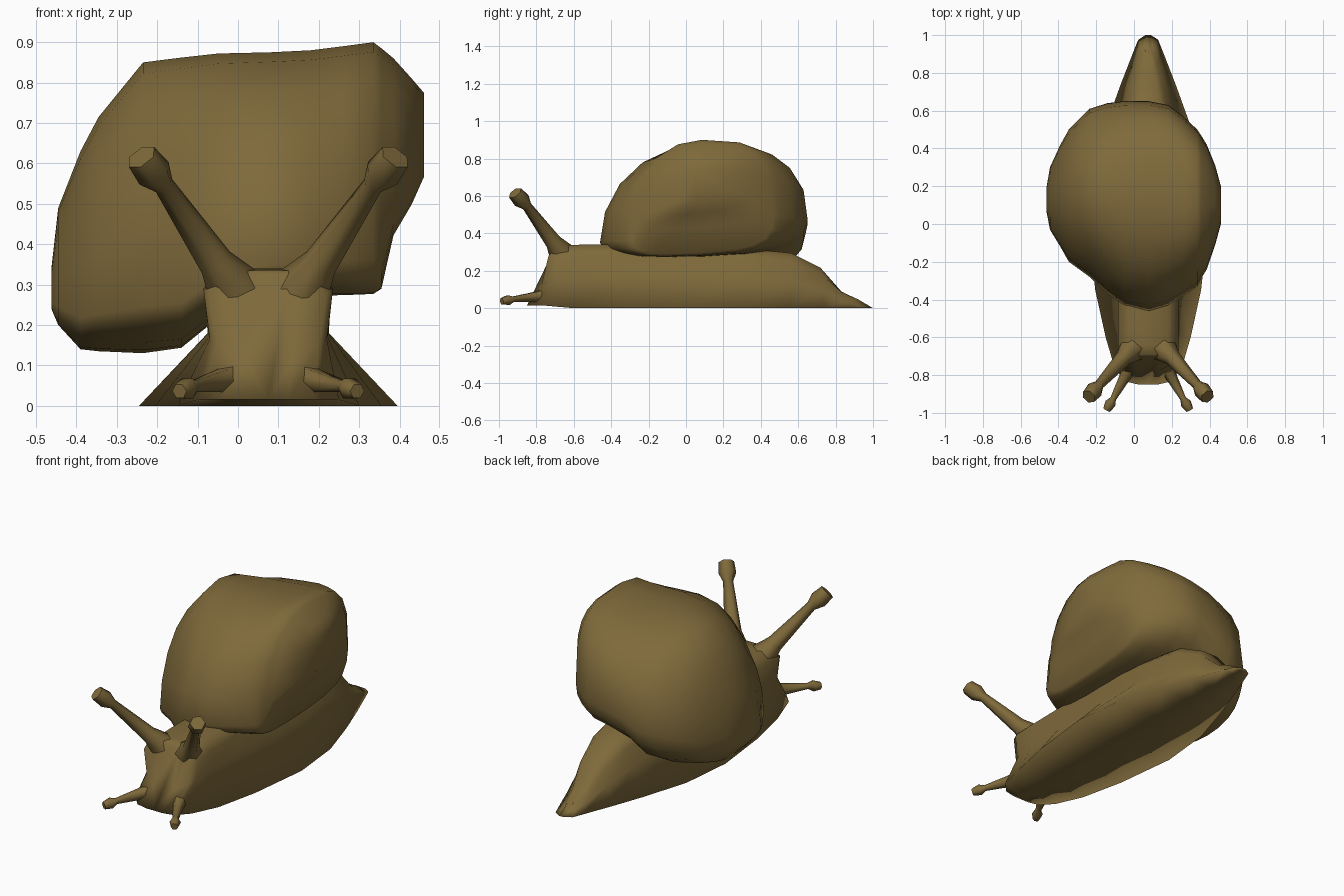
import bpy, bmesh, math
from mathutils import Vector

CX = 0.075  # centre line of the body
brown = bpy.data.materials.new("snail brown")
brown.diffuse_color = (0.21, 0.142, 0.043, 1)


def loft(name, rings, angle=50):
    """Skin a list of equal-length closed rings and cap both ends."""
    bm = bmesh.new()
    vr = [[bm.verts.new(p) for p in ring] for ring in rings]
    n = len(rings[0])
    for a, b in zip(vr, vr[1:]):
        for i in range(n):
            j = (i + 1) % n
            bm.faces.new((a[i], a[j], b[j], b[i]))
    bm.faces.new(vr[0])
    bm.faces.new(vr[-1])
    bmesh.ops.recalc_face_normals(bm, faces=bm.faces[:])
    me = bpy.data.meshes.new(name)
    bm.to_mesh(me)
    bm.free()
    ob = bpy.data.objects.new(name, me)
    bpy.context.collection.objects.link(ob)
    me.materials.append(brown)
    bpy.ops.object.select_all(action='DESELECT')
    ob.select_set(True)
    bpy.context.view_layer.objects.active = ob
    bpy.ops.object.shade_smooth_by_angle(angle=math.radians(angle))
    return ob


# Body: y of foot, skirt, shoulder, top; foot half width, skirt half width/height,
# shoulder half width, top height
stations = [
    (-0.85, -0.775, -0.725, -0.70, 0.05, 0.06, 0.115, 0.08, 0.325),
    (-0.835, -0.74, -0.735, -0.69, 0.115, 0.125, 0.15, 0.145, 0.335),
    (-0.77, -0.69, -0.69, -0.64, 0.175, 0.145, 0.165, 0.16, 0.337),
    (-0.60, -0.58, -0.57, -0.54, 0.225, 0.147, 0.17, 0.16, 0.34),
    (-0.35, -0.35, -0.35, -0.35, 0.28, 0.148, 0.18, 0.16, 0.34),
    (0.00, 0.00, 0.00, 0.00, 0.32, 0.15, 0.18, 0.155, 0.33),
    (0.30, 0.30, 0.30, 0.30, 0.29, 0.15, 0.17, 0.145, 0.32),
    (0.56, 0.56, 0.56, 0.56, 0.21, 0.135, 0.15, 0.11, 0.295),
    (0.74, 0.73, 0.725, 0.72, 0.145, 0.10, 0.10, 0.075, 0.215),
    (0.92, 0.86, 0.84, 0.82, 0.075, 0.06, 0.04, 0.045, 0.095),
    (0.975, 0.92, 0.90, 0.87, 0.053, 0.04, 0.02, 0.03, 0.07),
    (1.00, 0.94, 0.92, 0.89, 0.015, 0.02, 0.018, 0.015, 0.06),
]
rings = []
for yf, ys, yh, yt, wf, ws, zs, wt, zt in stations:
    zf = 0.015 if yf < -0.7 else 0.0
    zh = zs + (zt - zs) * 0.7
    half = [(wf, yf, zf), (ws, ys, zs), (wt, yh, zh), (wt * 0.65, yt, zt)]
    rings.append([(CX, yf, zf)] + [(CX + x, y, z) for x, y, z in half] +
                 [(CX - x, y, z) for x, y, z in reversed(half)])
loft("body", rings, 180)

# Shell: x, y range, z range of each slice; fuller towards the back, flat below
slices = [
    (-0.462, 0.06, 0.20, 0.24, 0.34), (-0.445, -0.03, 0.30, 0.20, 0.49),
    (-0.39, -0.12, 0.42, 0.14, 0.63), (-0.345, -0.20, 0.50, 0.135, 0.715),
    (-0.235, -0.28, 0.61, 0.13, 0.85), (-0.14, -0.37, 0.64, 0.14, 0.862),
    (-0.05, -0.43, 0.65, 0.21, 0.872), (0.08, -0.46, 0.65, 0.25, 0.875),
    (0.18, -0.43, 0.63, 0.26, 0.88), (0.26, -0.38, 0.57, 0.26, 0.89),
    (0.335, -0.33, 0.50, 0.262, 0.90), (0.355, -0.29, 0.47, 0.275, 0.885),
    (0.385, -0.24, 0.42, 0.41, 0.86), (0.43, -0.11, 0.31, 0.49, 0.81),
    (0.46, 0.00, 0.20, 0.56, 0.775),
]
N = 20
rings = []
for x, y0, y1, z0, z1 in slices:
    yc = (y0 + y1) / 2
    t = min(1, max(0, (x + 0.24) / 0.57))  # 0 on the low left side, 1 on the right rim
    ring = []
    for k in range(N):
        a = 2 * math.pi * k / N
        c, s = math.cos(a), math.sin(a)
        zc = z0 + (z1 - z0) * (0.26 + 0.10 * c)
        lift = 0
        if s < -1e-6:  # flatten the underside
            e = 0.95 - 0.3 * t
            lift = 0.035 * t * min(1, max(0, c + 0.6))
        else:          # dome
            e = 1.0 - 0.38 * t if c > 0 else 1.0
        c = math.copysign(abs(c) ** e, c)
        s = math.copysign(abs(s) ** e, s)
        ring.append((x, yc + c * (y1 - y0) / 2,
                     zc + s * ((z1 - zc) if s > 0 else (zc - z0)) + lift))
    rings.append(ring)
loft("shell", rings, 75)


def feeler(name, path, side, sides=6):
    """Tapered stalk through (x offset, y, z, radius) points with a knob at the end."""
    pts = [Vector((CX + side * p[0], p[1], p[2])) for p in path]
    d = (pts[-1] - pts[0]).normalized()
    u = d.cross(Vector((0, 0, 1))).normalized()
    v = u.cross(d)
    loft(name, [[p + q[3] * (u * math.cos(2 * math.pi * k / sides) +
                             v * math.sin(2 * math.pi * k / sides)) for k in range(sides)]
                for p, q in zip(pts, path)], 75)


eye_path = [(0.03, -0.60, 0.20, 0.09), (0.085, -0.665, 0.29, 0.072), (0.13, -0.71, 0.355, 0.044),
            (0.258, -0.85, 0.545, 0.026), (0.283, -0.878, 0.576, 0.046),
            (0.314, -0.914, 0.616, 0.040)]
mouth_path = [(0.05, -0.68, 0.085, 0.06), (0.11, -0.785, 0.062, 0.033), (0.185, -0.925, 0.048, 0.016),
              (0.20, -0.95, 0.043, 0.029), (0.22, -0.985, 0.036, 0.020)]
for side, label in ((1, "right"), (-1, "left")):
    feeler("eye_stalk_" + label, eye_path, side)
    feeler("mouth_feeler_" + label, mouth_path, side)
